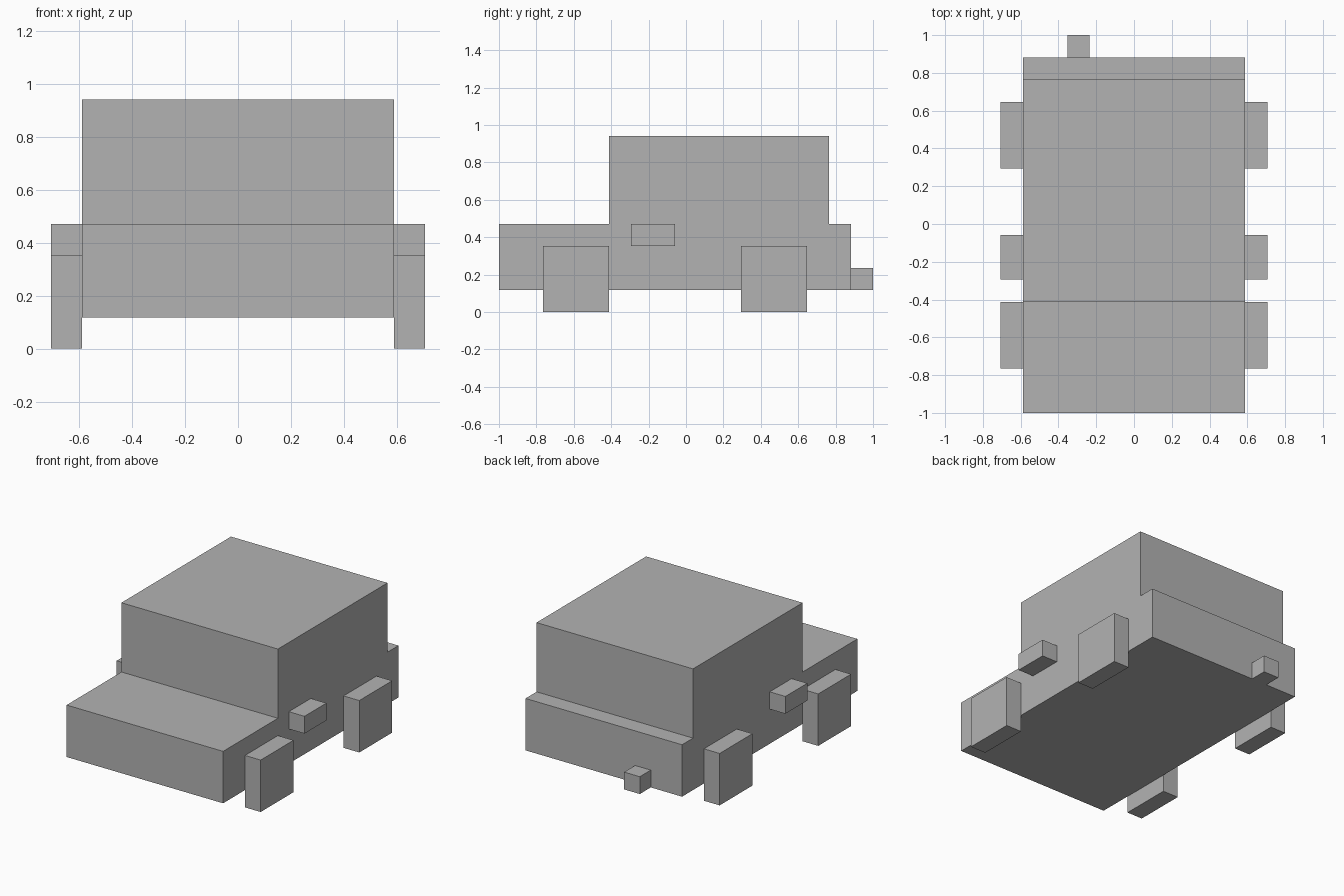
import bpy
import bmesh

U = 2 / 17  # one building-block unit

cube = bpy.data.objects.get("Cube")
if cube:
    bpy.data.objects.remove(cube, do_unlink=True)

# Single plain grey finish
grey = bpy.data.materials.new("plain_grey")
grey.use_nodes = True
colour = (0.45, 0.45, 0.45, 1)
grey.diffuse_color = colour
grey.node_tree.nodes["Principled BSDF"].inputs["Base Color"].default_value = colour


def extrude_profile(name, profile, x0, x1):
    """Extrude a side profile of (y, z) block units from x0 to x1."""
    bm = bmesh.new()
    face = bm.faces.new([bm.verts.new((x0 * U, (y - 8.5) * U, z * U)) for y, z in profile])
    result = bmesh.ops.extrude_face_region(bm, geom=[face])
    verts = [g for g in result["geom"] if isinstance(g, bmesh.types.BMVert)]
    bmesh.ops.translate(bm, verts=verts, vec=((x1 - x0) * U, 0, 0))
    bmesh.ops.recalc_face_normals(bm, faces=bm.faces)
    mesh = bpy.data.meshes.new(name)
    bm.to_mesh(mesh)
    bm.free()
    mesh.materials.append(grey)
    obj = bpy.data.objects.new(name, mesh)
    bpy.context.scene.collection.objects.link(obj)
    return obj


def block(name, x0, x1, y0, y1, z0, z1):
    return extrude_profile(name, [(y0, z0), (y1, z0), (y1, z1), (y0, z1)], x0, x1)


# Body: bonnet, cabin and rear ledge in one stepped profile
extrude_profile("body", [(0, 1), (16, 1), (16, 4), (15, 4),
                         (15, 8), (5, 8), (5, 4), (0, 4)], -5, 5)

# Wheels and wing mirrors on both sides
for side, x0, x1 in (("left", 5, 6), ("right", -6, -5)):
    block(f"front_wheel_{side}", x0, x1, 2, 5, 0, 3)
    block(f"rear_wheel_{side}", x0, x1, 11, 14, 0, 3)
    block(f"wing_mirror_{side}", x0, x1, 6, 8, 3, 4)

# Exhaust pipe at the back
block("exhaust_pipe", -3, -2, 16, 17, 1, 2)
